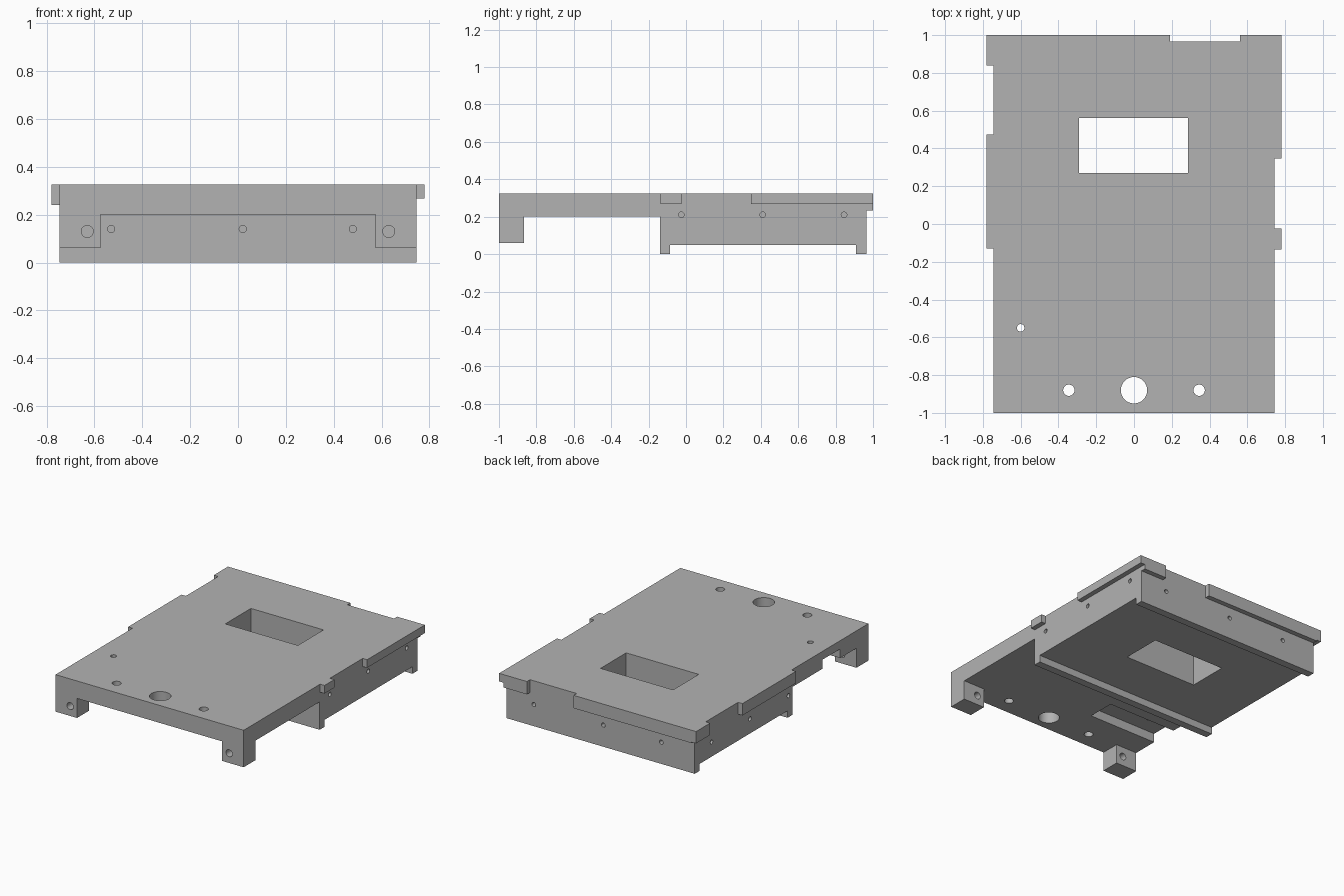
import bpy, bmesh
from mathutils import Matrix, Vector

cube = bpy.data.objects.get("Cube")
if cube:
    bpy.data.objects.remove(cube, do_unlink=True)

gray = bpy.data.materials.new("plain gray")
gray.use_nodes = True
color = (0.45, 0.45, 0.45, 1)
gray.diffuse_color = color
gray.node_tree.nodes["Principled BSDF"].inputs["Base Color"].default_value = color


def finish(name, bm):
    bmesh.ops.recalc_face_normals(bm, faces=bm.faces)
    mesh = bpy.data.meshes.new(name)
    bm.to_mesh(mesh)
    bm.free()
    mesh.materials.append(gray)
    ob = bpy.data.objects.new(name, mesh)
    bpy.context.collection.objects.link(ob)
    return ob


def box(name, x, y, z):
    bm = bmesh.new()
    size = Vector((x[1] - x[0], y[1] - y[0], z[1] - z[0]))
    center = Vector((sum(x), sum(y), sum(z))) / 2
    bmesh.ops.create_cube(bm, size=1, matrix=Matrix.Translation(center) @ Matrix.Diagonal(size).to_4x4())
    return finish(name, bm)


def rod(name, center, radius, length, axis):
    bm = bmesh.new()
    turn = Vector((0, 0, 1)).rotation_difference(Vector(axis)).to_matrix().to_4x4()
    bmesh.ops.create_cone(bm, cap_ends=True, segments=32, radius1=radius, radius2=radius,
                          depth=length, matrix=Matrix.Translation(center) @ turn)
    return finish(name, bm)


def cut(target, cutter):
    mod = target.modifiers.new("cut", 'BOOLEAN')
    mod.operation = 'DIFFERENCE'
    mod.solver = 'EXACT'
    mod.object = cutter
    bpy.context.view_layer.objects.active = target
    bpy.ops.object.modifier_apply(modifier=mod.name)
    bpy.data.objects.remove(cutter, do_unlink=True)


def smooth(ob):
    bpy.ops.object.select_all(action='DESELECT')
    ob.select_set(True)
    bpy.context.view_layer.objects.active = ob
    bpy.ops.object.shade_smooth_by_angle()


W, TOP, FRONT, STEP, BACK = 0.745, 0.325, -1.0, -0.14, 0.965

# Main body: side profile with thin front plate, thick rear block and two ribs
profile = [(FRONT, TOP), (FRONT, 0.2), (STEP, 0.2), (STEP, 0), (-0.085, 0), (-0.085, 0.05),
           (0.91, 0.05), (0.91, 0), (BACK, 0), (BACK, TOP)]
bm = bmesh.new()
side = bm.faces.new([bm.verts.new((-W, y, z)) for y, z in profile])
ext = bmesh.ops.extrude_face_region(bm, geom=[side])
bmesh.ops.translate(bm, vec=(2 * W, 0, 0), verts=[v for v in ext["geom"] if isinstance(v, bmesh.types.BMVert)])
body = finish("body", bm)

# Window and underside recess
cut(body, box("window_cutter", (-0.29, 0.285), (0.27, 0.56), (-0.2, 0.6)))
cut(body, box("recess_cutter", (-0.9, -0.2), (-0.68, -0.48), (0.1, 0.265)))

# Vertical holes through the front plate
for x, y, r in [(0, -0.88, 0.07), (-0.345, -0.88, 0.03), (0.345, -0.88, 0.03), (-0.6, -0.55, 0.02)]:
    cut(body, rod("plate_hole_cutter", (x, y, 0.3), r, 0.5, (0, 0, 1)))

# Small blind screw holes on the four walls of the rear block
for x in (-0.53, 0.02, 0.48):
    cut(body, rod("front_screw_cutter", (x, STEP, 0.14), 0.015, 0.12, (0, 1, 0)))
    cut(body, rod("back_screw_cutter", (-x, BACK, 0.155), 0.015, 0.12, (0, 1, 0)))
for y in (-0.025, 0.41, 0.845):
    cut(body, rod("left_screw_cutter", (W, y, 0.21), 0.015, 0.12, (1, 0, 0)))
    cut(body, rod("right_screw_cutter", (-W, y - 0.07, 0.155), 0.015, 0.12, (1, 0, 0)))
smooth(body)

# Front feet with cross holes
for s, label in ((-1, "right"), (1, "left")):
    foot = box(label + "_front_foot", sorted((s * 0.575, s * W)), (FRONT, -0.865), (0.06, 0.2))
    cut(foot, rod("foot_hole_cutter", (s * 0.63, -0.93, 0.13), 0.025, 0.4, (0, 1, 0)))
    smooth(foot)

# Edge lips around the top
E = 0.78
box("right_front_lip", (-E, -W), (-0.13, 0.475), (0.24, TOP))
box("right_back_lip", (-E, -W), (0.84, 1), (0.24, TOP))
box("left_front_lip", (W, E), (-0.135, -0.025), (0.267, TOP))
box("left_back_lip", (W, E), (0.347, 1), (0.267, TOP))
box("back_long_lip", (-W, 0.19), (BACK, 1), (0.233, TOP))
box("back_short_lip", (0.56, W), (BACK, 1), (0.233, TOP))
